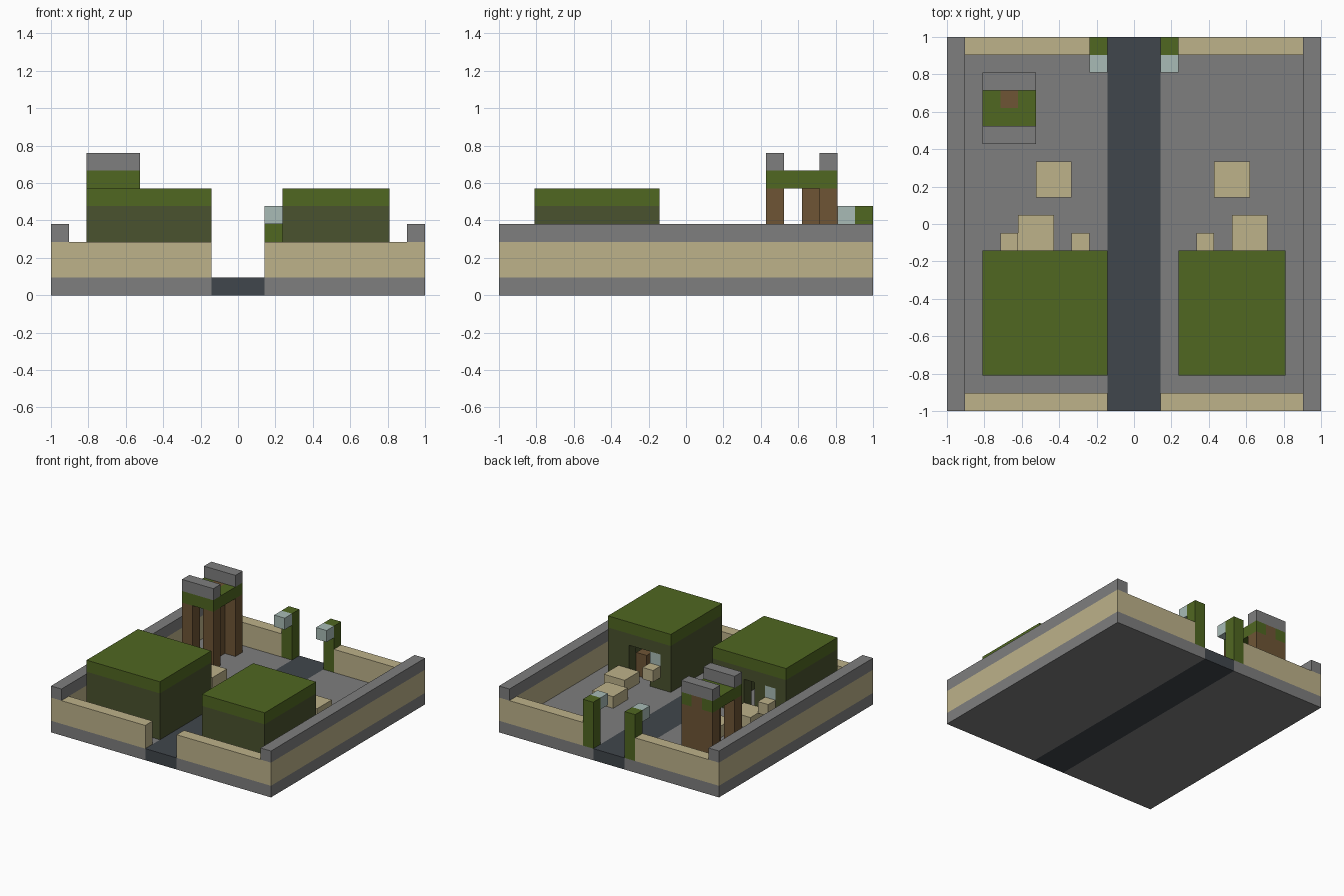
import bpy
import bmesh

cube = bpy.data.objects.get("Cube")
if cube:
    bpy.data.objects.remove(cube, do_unlink=True)

U = 2 / 21  # one block


def material(name, rgb):
    lin = [((c / 255 + 0.055) / 1.055) ** 2.4 for c in rgb] + [1]
    mat = bpy.data.materials.new(name)
    mat.use_nodes = True
    mat.diffuse_color = lin
    bsdf = mat.node_tree.nodes["Principled BSDF"]
    bsdf.inputs["Base Color"].default_value = lin
    bsdf.inputs["Roughness"].default_value = 0.9
    return mat


stone = material("grey stone", (126, 126, 126))
sand = material("tan sandstone", (189, 178, 138))
moss = material("dark moss green", (74, 82, 46))
leaf = material("leaf green", (80, 103, 33))
asphalt = material("dark road", (64, 70, 76))
wood = material("brown wood", (110, 85, 53))
glass = material("pale blue glass", (168, 187, 182))


def block(name, mat, x, y, z):
    """Box spanning block ranges x, y, z (start, end), counted from the corner."""
    mesh = bpy.data.meshes.new(name)
    bm = bmesh.new()
    bmesh.ops.create_cube(bm, size=1)
    for v in bm.verts:
        for i, (lo, hi) in enumerate((x, y, z)):
            edge = hi if v.co[i] > 0 else lo
            v.co[i] = edge * U - (1 if i < 2 else 0)
    bm.to_mesh(mesh)
    bm.free()
    mesh.materials.append(mat)
    obj = bpy.data.objects.new(name, mesh)
    bpy.context.collection.objects.link(obj)
    return obj


# Ground and road
block("ground_right", stone, (0, 9), (0, 21), (0, 1))
block("road", asphalt, (9, 12), (0, 21), (0, 1))
block("ground_left", stone, (12, 21), (0, 21), (0, 1))

# Boundary walls
for side, x in (("right", 0), ("left", 20)):
    block(f"side_wall_{side}", sand, (x, x + 1), (0, 21), (1, 3))
    block(f"side_coping_{side}", stone, (x, x + 1), (0, 21), (3, 4))
block("front_wall_right", sand, (1, 9), (0, 1), (1, 3))
block("front_wall_left", sand, (12, 20), (0, 1), (1, 3))
block("back_wall_right", sand, (1, 8), (20, 21), (1, 3))
block("back_wall_left", sand, (13, 20), (20, 21), (1, 3))

# Gate posts with lamps
for side, x in (("right", 8), ("left", 12)):
    block(f"gate_post_{side}", leaf, (x, x + 1), (20, 21), (1, 5))
    block(f"gate_lamp_{side}", glass, (x, x + 1), (19, 20), (4, 5))


def house(side, x0, x1, doors, windows):
    """Hollow house with its door and windows at the back."""
    block(f"house_roof_{side}", leaf, (x0, x1), (2, 9), (5, 6))
    block(f"house_front_wall_{side}", moss, (x0, x1), (2, 3), (1, 5))
    block(f"house_outer_wall_{side}", moss, (x0, x0 + 1), (3, 9), (1, 5))
    block(f"house_inner_wall_{side}", moss, (x1 - 1, x1), (3, 9), (1, 5))
    for x in range(x0 + 1, x1 - 1):
        col = (x, x + 1)
        bottom = 4 if x in doors or x in windows else 1
        block(f"house_back_wall_{side}_{x}", moss, col, (8, 9), (bottom, 5))
        if x in windows:
            block(f"window_base_{side}_{x}", moss, col, (8, 9), (1, 3))
            block(f"window_{side}_{x}", glass, col, (8, 9), (3, 4))
            block(f"window_box_{side}_{x}", sand, col, (9, 10), (2, 3))


house("right", 2, 9, (5,), (3, 7))
house("left", 13, 19, (15, 16), (14,))
block("house_stool", wood, (16, 17), (7, 8), (1, 3))

# Low stone blocks in the yard
for name, x, y in (("bench_right", 4.5, 12), ("bench_left", 15, 12),
                   ("doorstep_right", 4, 9), ("doorstep_left", 16, 9)):
    x = round(x + 0.01)
    block(name, sand, (x, x + 2), (y, y + 2), (1, 2))

# Tower: pillars, back wall and trunk
block("tower_pillar_outer", wood, (2, 3), (15, 16), (1, 6))
block("tower_pillar_inner", wood, (4, 5), (15, 16), (1, 6))
block("tower_back_wall", wood, (2, 5), (18, 19), (1, 6))
block("tower_trunk", wood, (3, 4), (17, 18), (1, 6))

# Tower deck with trunk passing through, and parapets
block("tower_deck_front", leaf, (2, 5), (15, 17), (6, 7))
block("tower_deck_outer", leaf, (2, 3), (17, 19), (6, 7))
block("tower_deck_inner", leaf, (4, 5), (17, 19), (6, 7))
block("tower_trunk_top", wood, (3, 4), (17, 19), (6, 7))
for side, y in (("front", 15), ("back", 18)):
    block(f"tower_parapet_{side}", stone, (2, 5), (y, y + 1), (7, 8))
